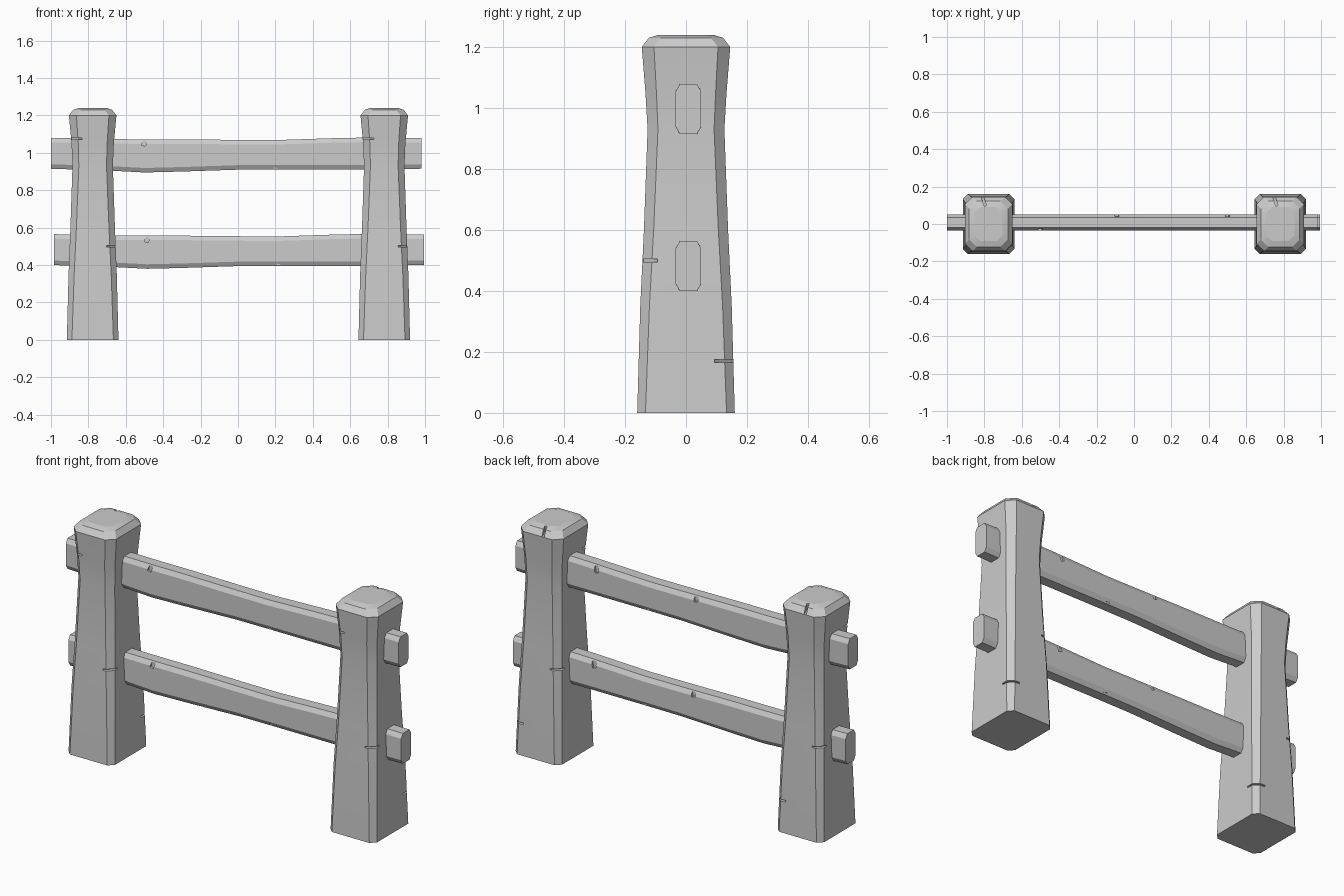
import bpy, bmesh
from math import radians
from mathutils import Matrix, Vector

if "Cube" in bpy.data.objects:
    bpy.data.objects.remove(bpy.data.objects["Cube"])

grey = bpy.data.materials.new("weathered grey")
grey.use_nodes = True
grey.diffuse_color = (0.6, 0.6, 0.6, 1)
grey.node_tree.nodes["Principled BSDF"].inputs["Base Color"].default_value = (0.6, 0.6, 0.6, 1)


def octagon(hx, hy, cx, cy):
    """Rectangle with chamfered corners, counter-clockwise."""
    return [(hx, cy - hy), (hx, hy - cy), (hx - cx, hy), (cx - hx, hy),
            (-hx, hy - cy), (-hx, cy - hy), (cx - hx, -hy), (hx - cx, -hy)]


def make_object(name, bm):
    bmesh.ops.recalc_face_normals(bm, faces=bm.faces)
    mesh = bpy.data.meshes.new(name)
    bm.to_mesh(mesh)
    bm.free()
    mesh.materials.append(grey)
    ob = bpy.data.objects.new(name, mesh)
    bpy.context.collection.objects.link(ob)
    return ob


def loft(name, rings):
    """Skin closed rings of points and cap both ends."""
    bm = bmesh.new()
    loops = [[bm.verts.new(p) for p in ring] for ring in rings]
    for a, b in zip(loops, loops[1:]):
        for i in range(len(a)):
            j = (i + 1) % len(a)
            bm.faces.new((a[i], a[j], b[j], b[i]))
    bm.faces.new(loops[0])
    bm.faces.new(loops[-1])
    return make_object(name, bm)


def carve(ob, cuts):
    """Cut box-shaped nicks, each given as centre, size and (angle, axis)."""
    bm = bmesh.new()
    for centre, size, (angle, axis) in cuts:
        mat = (Matrix.Translation(centre) @ Matrix.Rotation(radians(angle), 4, axis)
               @ Matrix.Diagonal((*size, 1)))
        bmesh.ops.create_cube(bm, size=1, matrix=mat)
    cutter = make_object(ob.name + "_cutter", bm)
    cutter.hide_render = True
    mod = ob.modifiers.new("nicks", "BOOLEAN")
    mod.operation, mod.solver, mod.object = "DIFFERENCE", "EXACT", cutter
    bpy.ops.object.select_all(action="DESELECT")
    bpy.context.view_layer.objects.active = ob
    ob.select_set(True)
    bpy.ops.object.modifier_apply(modifier=mod.name)
    bpy.data.objects.remove(cutter)
    bpy.ops.object.shade_smooth_by_angle(angle=radians(14))


# Posts: height, half width, half depth, chamfer
POST = [(0, .138, .16, .027), (.35, .129, .15, .03), (.6, .119, .138, .032),
        (.93, .108, .126, .034), (1.05, .113, .133, .036), (1.2, .127, .145, .04),
        (1.23, .104, .122, .04), (1.24, .075, .09, .03)]

for name, px in (("right_post", -.777), ("left_post", .782)):
    post = loft(name, [[(px + x, y, z) for x, y in octagon(hx, hy, c, c)]
                       for z, hx, hy, c in POST])
    # Cracks on the four corners and one split in the cap
    cuts = []
    for sx, sy, z in ((1, -1, .5), (-1, 1, .5), (1, 1, .17), (-1, -1, 1.075)):
        hx, hy = (.108, .127) if z > 1 else (.125, .145)
        cuts.append(((px + sx * hx, sy * hy, z), (.07, .085, .009), (45, "Z")))
    cuts.append(((px - .03, .135, 1.225), (.013, .08, .05), (18, "Z")))
    carve(post, cuts)

# Rails: position along length, underside and top relative to the rail centre
RAIL = [(-1, -.08, .085), (-.85, -.085, .083), (-.65, -.092, .078), (-.5, -.1, .077),
        (-.3, -.095, .077), (0, -.085, .074), (.2, -.084, .073), (.5, -.084, .083),
        (.65, -.084, .086), (.98, -.08, .083)]

for name, zc, shift in (("upper_rail", .995, 0), ("lower_rail", .48, .015)):
    rings = []
    for x, low, high in RAIL:
        half, mid = (high - low) / 2, zc + (high + low) / 2
        rings.append([(x + shift, .008 + u, mid + v)
                      for u, v in octagon(.042, half, .014, .024)])
    rail = loft(name, rings)
    # Nicks along the top and bottom edges
    cuts = []
    for x, y, dz in ((-.5, -.034, .065), (.5, .05, .065), (-.09, .05, .068),
                     (.2, -.034, -.084), (.2, .05, -.084)):
        depth = .045 if dz > 0 else .02
        cuts.append(((x + shift, y, zc + dz), (.022, .022, depth), (12, "Y")))
    carve(rail, cuts)
